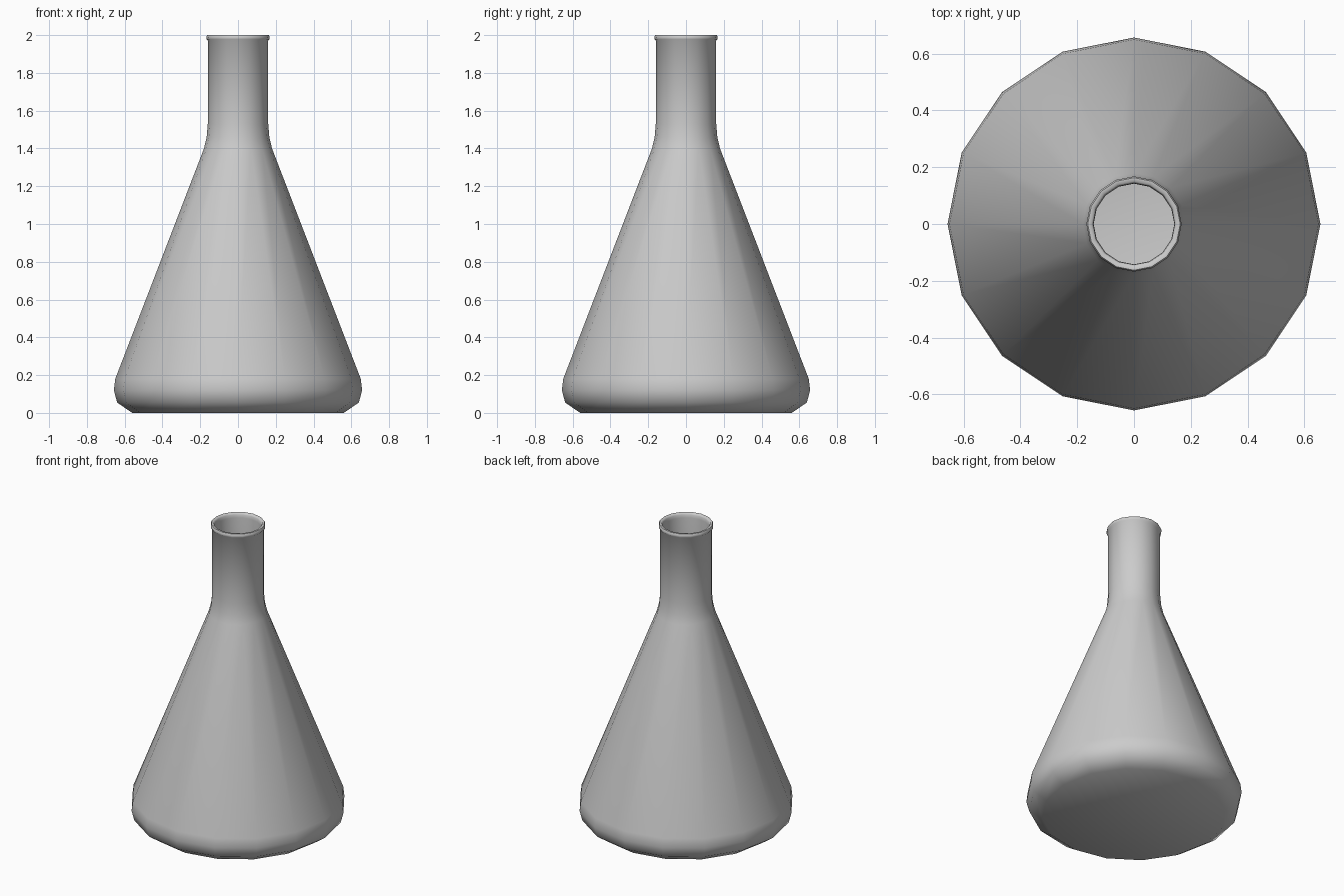
import bpy, bmesh, math

if "Cube" in bpy.data.objects:
    bpy.data.objects.remove(bpy.data.objects["Cube"])

SIDES = 16

# Outer wall from base to lip, then inner wall back down (radius, height)
outer = [(0.56, 0.005), (0.64, 0.055), (0.657, 0.12), (0.65, 0.18),
         (0.18, 1.40), (0.166, 1.46), (0.16, 1.53), (0.16, 1.97)]
lip = [(0.167, 1.978), (0.168, 1.99), (0.163, 2.0), (0.15, 2.0), (0.144, 1.99)]
inner = [(0.142, 1.97), (0.142, 1.53), (0.148, 1.46), (0.162, 1.40),
         (0.63, 0.18), (0.637, 0.12), (0.62, 0.07), (0.55, 0.025)]


def lathe(name, profile, base_z, floor_z):
    bm = bmesh.new()
    rings = []
    for r, z in profile:
        rings.append([bm.verts.new((r * math.cos(math.tau * i / SIDES),
                                    r * math.sin(math.tau * i / SIDES), z))
                      for i in range(SIDES)])
    for a, b in zip(rings, rings[1:]):
        for i in range(SIDES):
            j = (i + 1) % SIDES
            bm.faces.new((a[i], a[j], b[j], b[i]))
    # Underside and inner floor
    for ring, z, down in ((rings[0], base_z, True), (rings[-1], floor_z, False)):
        c = bm.verts.new((0, 0, z))
        for i in range(SIDES):
            bm.faces.new((ring[i], c, ring[(i + 1) % SIDES]))
    bmesh.ops.recalc_face_normals(bm, faces=bm.faces)
    mesh = bpy.data.meshes.new(name)
    bm.to_mesh(mesh)
    bm.free()
    obj = bpy.data.objects.new(name, mesh)
    bpy.context.collection.objects.link(obj)
    bpy.context.view_layer.objects.active = obj
    obj.select_set(True)
    bpy.ops.object.shade_smooth_by_angle(angle=math.radians(60))
    return obj


# Conical flask, hollow with a rolled lip
outer[0] = (0.56, 0.0)
lathe("conical_flask", outer + lip + inner, 0.0, 0.025)
